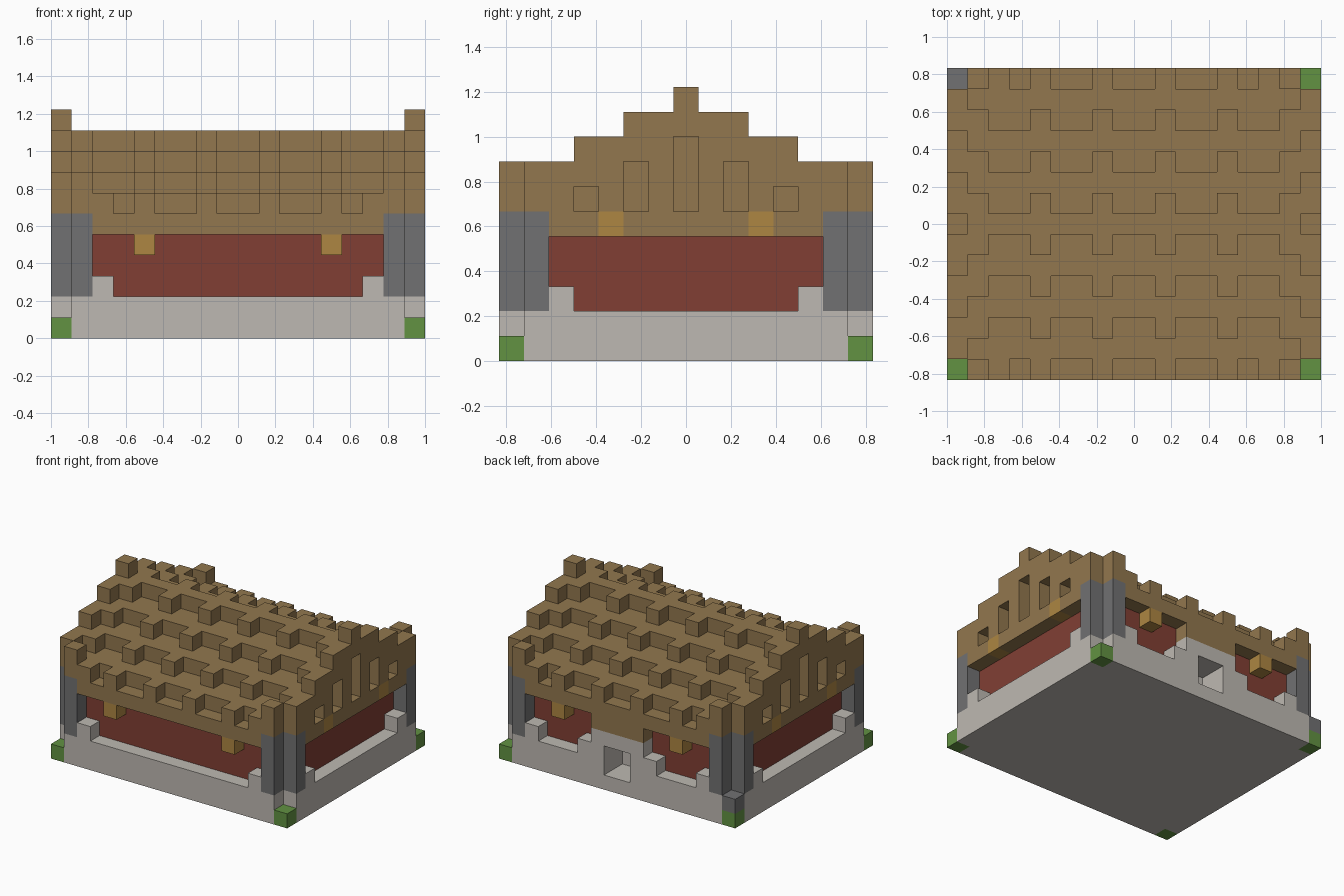
import bpy
import bmesh
from mathutils import Vector

cube = bpy.data.objects.get("Cube")
if cube:
    bpy.data.objects.remove(cube, do_unlink=True)

NX, NY = 18, 15          # footprint in blocks
U = 2 / NX               # block size
cells = {}               # block position -> part name


def linear(c):
    c /= 255
    return c / 12.92 if c <= 0.04045 else ((c + 0.055) / 1.055) ** 2.4


def material(name, *rgb):
    m = bpy.data.materials.new(name)
    m.use_nodes = True
    col = (*[linear(c) for c in rgb], 1)
    m.diffuse_color = col
    bsdf = m.node_tree.nodes["Principled BSDF"]
    bsdf.inputs["Base Color"].default_value = col
    bsdf.inputs["Roughness"].default_value = 0.9
    return m


def fill(part, xs, ys, zs):
    """Assign a block range (half-open) to a part; None carves it away."""
    for i in range(*xs):
        for j in range(*ys):
            for k in range(*zs):
                if part:
                    cells[i, j, k] = part
                else:
                    cells.pop((i, j, k), None)


def fill_mirrored(part, xs, ys, zs):
    """Fill a range and its copies mirrored in x and y."""
    for a in (xs, (NX - xs[1], NX - xs[0])):
        for b in (ys, (NY - ys[1], NY - ys[0])):
            fill(part, a, b, zs)


def build(part, mat):
    """Mesh the exposed faces of one part and merge the flat areas."""
    bm = bmesh.new()
    for cell, owner in cells.items():
        if owner != part:
            continue
        for axis in range(3):
            for side in (0, 1):
                n = list(cell)
                n[axis] += 2 * side - 1
                if tuple(n) in cells:
                    continue
                a, b = (axis + 1) % 3, (axis + 2) % 3
                corners = []
                for da, db in ((0, 0), (1, 0), (1, 1), (0, 1)):
                    p = Vector(cell)
                    p[axis] += side
                    p[a] += da
                    p[b] += db
                    corners.append(bm.verts.new((p - Vector((NX / 2, NY / 2, 0))) * U))
                bm.faces.new(corners if side else corners[::-1])
    bmesh.ops.remove_doubles(bm, verts=bm.verts, dist=U / 100)
    bmesh.ops.dissolve_limit(bm, angle_limit=0.02, verts=bm.verts, edges=bm.edges)
    mesh = bpy.data.meshes.new(part)
    bm.to_mesh(mesh)
    bm.free()
    mesh.materials.append(mat)
    bpy.context.collection.objects.link(bpy.data.objects.new(part, mesh))


# Stone base with notched corners and small raised blocks beside the columns
fill("stone_base", (0, NX), (0, NY), (0, 2))
fill_mirrored(None, (0, 1), (0, 1), (0, 2))
fill_mirrored("stone_base", (2, 3), (0, 1), (2, 3))
fill_mirrored("stone_base", (0, 1), (2, 3), (2, 3))

# Grass blocks at the corners
fill_mirrored("corner_grass", (0, 1), (0, 1), (0, 1))

# Recessed walls
fill("red_walls", (1, NX - 1), (1, NY - 1), (2, 5))

# Corner columns, plus one low post
fill_mirrored("corner_columns", (1, 2), (0, 1), (2, 6))
fill_mirrored("corner_columns", (0, 1), (1, 2), (2, 6))
fill("corner_columns", (0, 1), (NY - 1, NY), (1, 2))

# Eaves
fill("roof", (2, NX - 2), (0, NY), (5, 6))
fill("roof", (0, NX), (2, NY - 2), (5, 6))
fill("roof", (1, NX - 1), (1, NY - 1), (5, 6))

# Stepped roof with shingle teeth on alternate rows
for d in range(8):
    row = (d, d + 1)
    h = 6 + (d + 1) // 2
    fill_mirrored("roof", (1, NX - 1), row, (6, h))
    if d % 2 == 0:
        for i in (1 if d else 2, 4, 7):
            fill_mirrored("roof", (i, i + 1), row, (h, h + 1))
    # Gable ends with slot windows
    if d:
        fill_mirrored("roof", (0, 1), row, (6, h + 1))
    if d in (3, 5, 7):
        fill_mirrored(None, (0, 1), row, (6, 6 + (d - 1) // 2))
fill_mirrored("roof", (1, 2), (0, 1), (6, 8))

# Lamps under the long eaves and set into the gable eaves
fill_mirrored("lamps", (4, 5), (0, 1), (4, 5))
fill_mirrored("lamps", (0, 1), (4, 5), (5, 6))

# Back porch with a doorway
back = (NY - 1, NY)
fill("stone_base", (7, 11), back, (2, 4))
fill("stone_base", (7, 11), (NY - 2, NY - 1), (2, 4))
fill("roof", (7, 11), back, (4, 5))
for i in (6, 11):
    fill("stone_base", (i, i + 1), back, (2, 3))
fill(None, (8, 10), (NY - 2, NY), (1, 3))
fill("stone_base", (8, 10), (NY - 3, NY - 2), (1, 3))

build("stone_base", material("pale stone", 190, 185, 178))
build("corner_grass", material("grass green", 98, 146, 66))
build("red_walls", material("brick red", 129, 63, 52))
build("corner_columns", material("mid grey", 113, 113, 114))
build("roof", material("wood brown", 146, 119, 78))
build("lamps", material("lamp yellow", 173, 134, 66))
